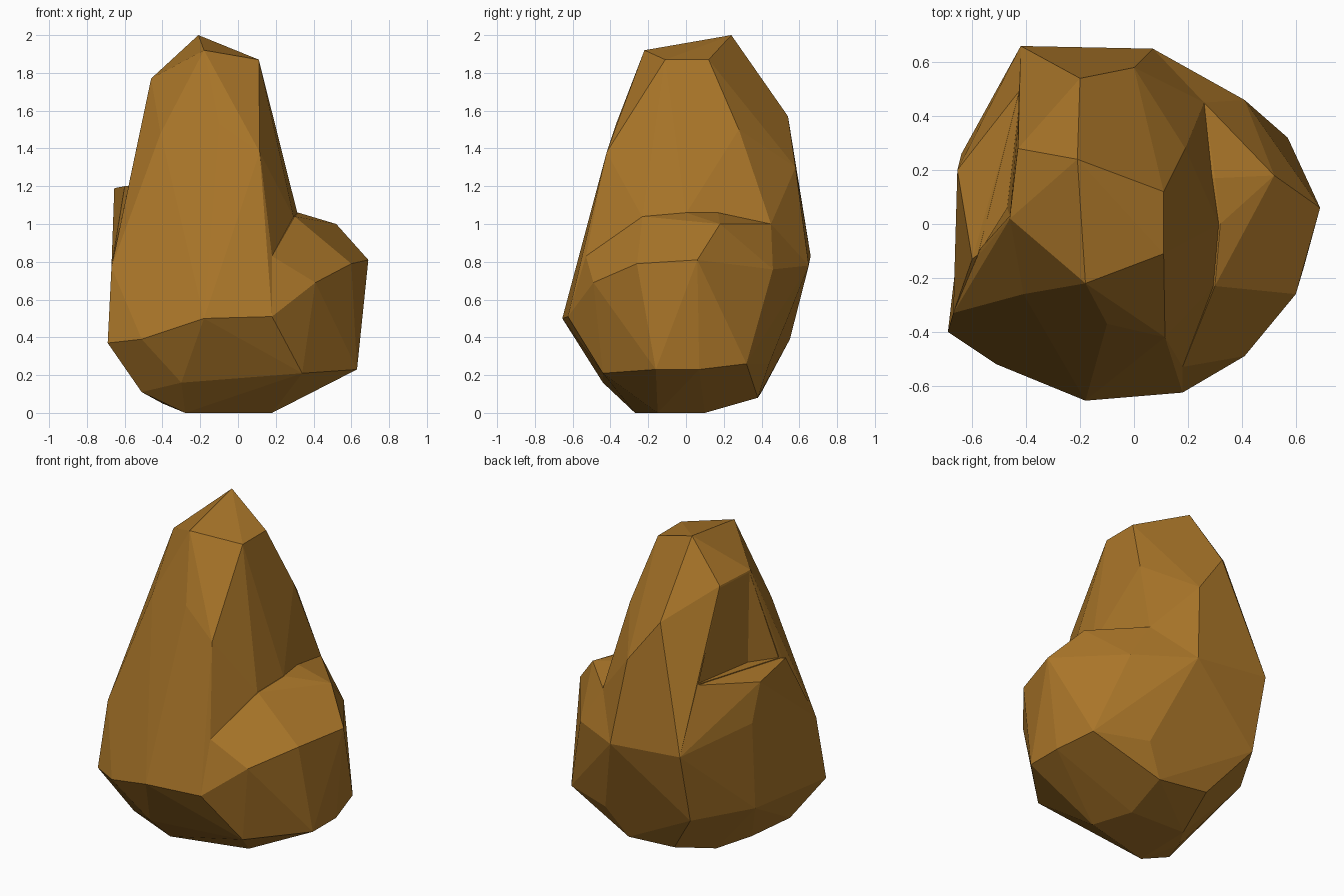
import bpy, bmesh

rock = bpy.data.materials.new("ochre_rock")
rock.diffuse_color = (0.40, 0.18, 0.022, 1)


def chunk(name, corners):
    """A faceted rock chunk: the convex hull of its corner points."""
    bm = bmesh.new()
    for c in corners:
        bm.verts.new(c)
    bmesh.ops.convex_hull(bm, input=bm.verts)
    inner = [v for v in bm.verts if not v.link_faces]
    bmesh.ops.delete(bm, geom=inner, context='VERTS')
    # merge almost coplanar triangles into flat facets
    bmesh.ops.dissolve_limit(bm, angle_limit=0.06, verts=bm.verts, edges=bm.edges)
    bmesh.ops.recalc_face_normals(bm, faces=bm.faces)
    mesh = bpy.data.meshes.new(name)
    bm.to_mesh(mesh)
    bm.free()
    mesh.materials.append(rock)
    obj = bpy.data.objects.new(name, mesh)
    bpy.context.collection.objects.link(obj)
    return obj


# broad base with the shoulder bulging to the right
base = chunk("boulder", [
    # underside
    (-.28, -.27, 0), (.18, -.15, 0), (.1, .1, 0), (-.28, .1, .01),
    (-.51, -.3, .11), (-.4, -.08, .05), (-.2, .40, .11), (.13, .38, .08),
    # lower belt
    (-.3, -.44, .16), (.34, -.44, .21), (.63, -.16, .23), (.63, .07, .23),
    (.57, .32, .26), (.25, .44, .26), (-.415, .55, .39), (-.62, .2, .39),
    # front brow
    (-.69, -.40, .37), (-.51, -.52, .39), (-.18, -.655, .50), (.18, -.625, .51),
    # upper belt
    (-.67, -.33, .77), (-.42, .66, .83), (.07, .65, .78), (.18, -.53, .83),
    (.41, -.49, .69), (.6, -.26, .79), (.69, .06, .81), (.47, .39, .5),
    (.41, .46, .76),
    # shoulder top
    (.30, -.23, 1.04), (.32, 0, 1.06), (.30, .17, 1.06), (.52, .18, 1.0),
    (.26, .45, 1.0),
])

# tall peak
peak = chunk("peak", [
    # summit
    (-.21, .24, 2.0), (-.18, -.22, 1.92), (.11, -.11, 1.87), (.11, .12, 1.87),
    (-.46, .02, 1.77), (-.43, .28, 1.76),
    # flanks
    (-.20, .54, 1.57), (0, .58, 1.30), (.19, .28, 1.50), (-.1, -.37, 1.53),
    (.115, -.42, 1.38), (-.41, -.26, 1.48), (-.42, .5, 1.22), (-.58, -.12, 1.2),
    # foot, sunk into the base
    (.26, .45, 1.0), (.295, .17, 1.055), (.315, 0, 1.055), (.295, -.23, 1.035),
    (.18, -.53, .83), (.18, -.625, .51), (-.18, -.655, .50), (-.51, -.52, .39),
    (-.67, -.33, .77), (-.42, .66, .83), (.07, .65, .78),
])

# ledge on the left side
ledge = chunk("left_ledge", [
    (-.655, .2, 1.19), (-.58, .285, 1.19), (-.6, -.13, 1.2), (-.42, .5, 1.22),
    (-.3, .1, 1.2), (-.64, .26, .95), (-.67, -.33, .77), (-.42, .66, .83),
    (-.62, .2, .39), (-.2, .1, .6),
])

# hollow undercut in the peak above the ledge
hollow = chunk("hollow_cutter", [
    (-.43, .28, 1.75), (-.46, .03, 1.76), (-.47, .06, 1.21), (-.42, .49, 1.225),
    (-.57, -.1, 1.205), (-.8, .3, 1.21), (-.8, .1, 1.6), (-.7, .0, 1.21),
])
hollow.hide_render = True

# fuse the chunks into one stone and carve the hollow
tools = [(peak, 'UNION'), (ledge, 'UNION'), (hollow, 'DIFFERENCE')]
for part, operation in tools:
    mod = base.modifiers.new(part.name, 'BOOLEAN')
    mod.operation = operation
    mod.solver = 'EXACT'
    mod.object = part
bpy.context.view_layer.update()
fused = bpy.data.meshes.new_from_object(
    base.evaluated_get(bpy.context.evaluated_depsgraph_get()))
base.modifiers.clear()
base.data = fused
for part, operation in tools:
    bpy.data.objects.remove(part)
